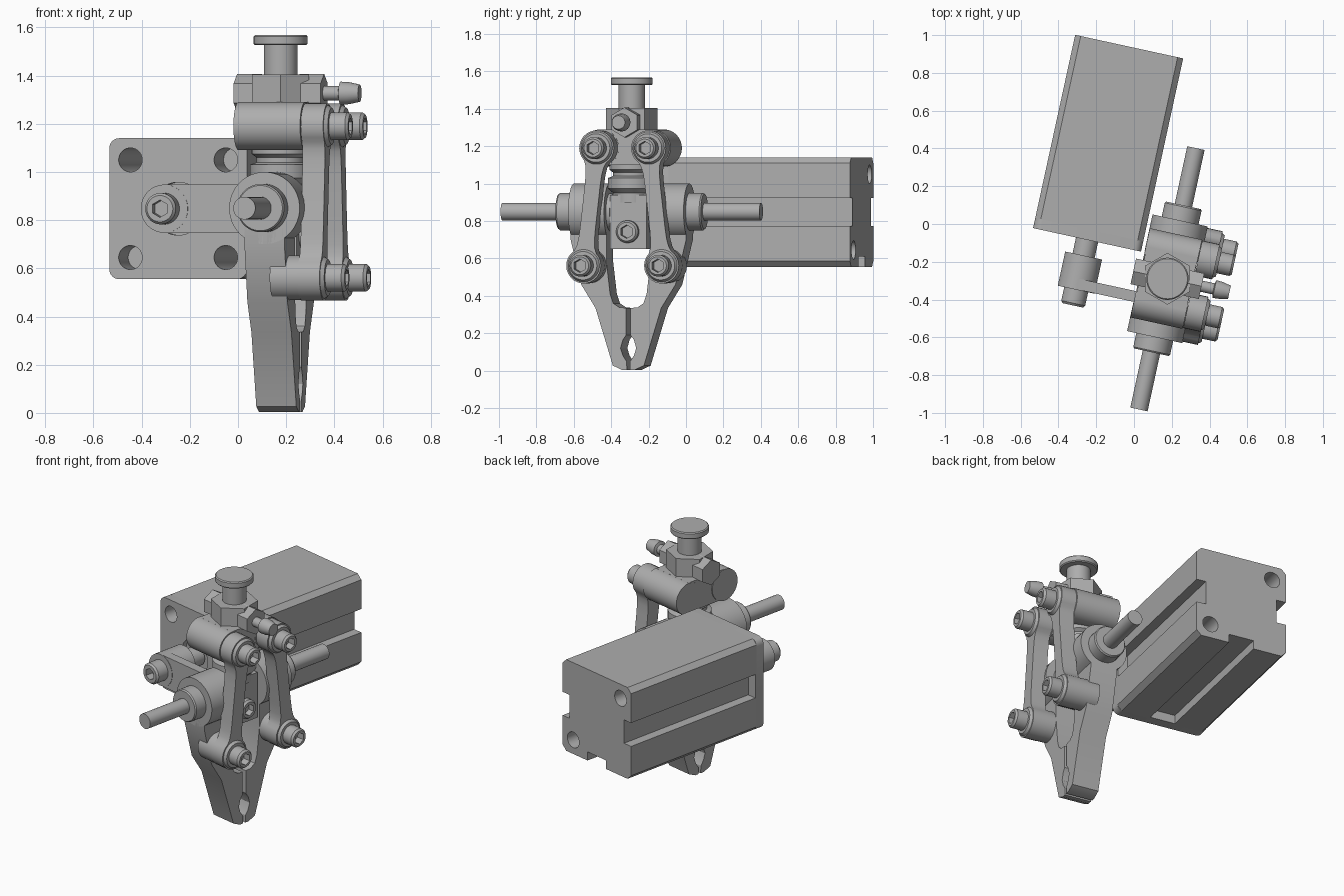
import bpy, bmesh
from math import sin, cos, pi, radians, atan2
from mathutils import Vector

cube = bpy.data.objects.get("Cube")
if cube:
    bpy.data.objects.remove(cube, do_unlink=True)

metal = bpy.data.materials.new("machined_grey")
metal.use_nodes = True
GREY = (0.42, 0.42, 0.42, 1)
metal.diffuse_color = GREY
metal.node_tree.nodes["Principled BSDF"].inputs["Base Color"].default_value = GREY

TURN = radians(-12.3)
GRIP = (0.177, -0.29, 0)      # centre of the gripper
parts = []


def to_axis(axis, p, q, h):
    return {"x": (h, p, q), "y": (p, h, q), "z": (p, q, h)}[axis]


def loft(name, rings, origin=(0, 0, 0), keep=True):
    """Skin a stack of equal rings and cap both ends."""
    bm = bmesh.new()
    rows = [[bm.verts.new(p) for p in ring] for ring in rings]
    n = len(rows[0])
    for low, high in zip(rows, rows[1:]):
        for i in range(n):
            j = (i + 1) % n
            bm.faces.new((low[i], low[j], high[j], high[i]))
    bm.faces.new(rows[0])
    bm.faces.new(rows[-1])
    bmesh.ops.recalc_face_normals(bm, faces=bm.faces)
    mesh = bpy.data.meshes.new(name)
    bm.to_mesh(mesh)
    bm.free()
    mesh.materials.append(metal)
    ob = bpy.data.objects.new(name, mesh)
    bpy.context.collection.objects.link(ob)
    ob.location = origin
    ob.rotation_euler.z = TURN
    if keep:
        parts.append(ob)
    return ob


def prism(name, outline, axis, lo, hi, **kw):
    return loft(name, [[to_axis(axis, p, q, h) for p, q in outline] for h in (lo, hi)], **kw)


def lathe(name, profile, axis, centre, sides=40, **kw):
    """Turn (radius, height) pairs round an axis through centre."""
    angles = [2 * pi * (i + 0.5) / sides for i in range(sides)]
    p, q = centre
    return loft(name, [[to_axis(axis, p + r * cos(a), q + r * sin(a), h) for a in angles]
                       for r, h in profile], **kw)


def rod(name, r, axis, centre, lo, hi, **kw):
    return lathe(name, [(r, lo), (r, hi)], axis, centre, **kw)


def rect(p0, p1, q0, q1):
    return [(p0, q0), (p1, q0), (p1, q1), (p0, q1)]


def rounded(cp, cq, half, r, steps):
    """Square outline with rounded corners (one step gives a chamfer)."""
    pts = []
    for k, (sp, sq) in enumerate([(1, 1), (-1, 1), (-1, -1), (1, -1)]):
        for i in range(steps + 1):
            a = pi / 2 * (k + i / steps)
            pts.append((cp + sp * (half - r) + r * cos(a), cq + sq * (half - r) + r * sin(a)))
    return pts


def cut(target, cutters):
    bpy.context.view_layer.objects.active = target
    for c in cutters:
        c.hide_render = True
        mod = target.modifiers.new("cut", "BOOLEAN")
        mod.object = c
        mod.solver = "EXACT"
        bpy.ops.object.modifier_apply(modifier=mod.name)


def drop(objects):
    for ob in objects:
        bpy.data.objects.remove(ob, do_unlink=True)


def socket_screw(name, r, axis, centre, base, tip, **kw):
    d = 1 if tip > base else -1
    head = lathe(name, [(r, base), (r, tip - d * 0.012), (r - 0.01, tip)], axis, centre, sides=32, **kw)
    tool = lathe("socket_cutter", [(0.036, tip - d * 0.05), (0.036, tip + d * 0.02)],
                 axis, centre, sides=6, keep=False, **kw)
    cut(head, [tool])
    drop([tool])


# --- actuator block: chamfered body, rounded front plate, holes and slots
CA, CZ, HALF = -0.225, 0.8475, 0.2925
body = prism("actuator_body", rounded(CA, CZ, HALF, 0.03, 1), "y", -0.08, 0.912)
plate = prism("actuator_front_plate", rounded(CA, CZ, HALF, 0.042, 6), "y", -0.135, -0.08)
holes = []
for sa in (-1, 1):
    for sz in (-1, 1):
        end = 0.05 if sa == sz else 1.1
        holes.append(rod("hole_cutter", 0.05, "y", (CA + sa * 0.2025, CZ + sz * 0.2025),
                         -0.2, end, sides=28, keep=False))
slots = [prism("slot_cutter", o, "y", -0.07, 1.1, keep=False) for o in (
    rect(CA - 0.4, CA - HALF + 0.06, CZ - 0.075, CZ + 0.075),
    rect(CA + HALF - 0.06, CA + 0.4, CZ - 0.075, CZ + 0.075),
    rect(CA - 0.08, CA + 0.08, 0.4, CZ - HALF + 0.055))]
bore = rod("bore_cutter", 0.11, "y", (CA, CZ), -0.2, -0.1, keep=False)
cut(body, holes + slots)
cut(plate, holes + [bore])
drop(holes + slots + [bore])

# --- piston rod, arm and its screw
rod("piston_rod", 0.06, "y", (CA, CZ), -0.11, -0.22)
rod("arm_boss", 0.1, "y", (CA, CZ), -0.22, -0.405)
socket_screw("arm_screw", 0.065, "y", (CA, CZ), -0.405, -0.49)
prism("arm_plate", rect(CA, 0.234, CZ - 0.1, CZ + 0.1), "y", -0.403, -0.345)
rod("arm_eye", 0.1, "y", (0.234, CZ), -0.403, -0.345)

# --- gripper centre
g = dict(origin=GRIP)
rod("cross_pin", 0.047, "y", (0, 0.85), -0.708, 0.708, **g)
prism("centre_block", rect(-0.09, 0.09, -0.1, 0.1), "z", 0.65, 0.94, **g)
socket_screw("centre_screw", 0.06, "x", (0, 0.743), 0.09, 0.13, **g)
lathe("neck", [(0.1, 0.9), (0.1, 0.95), (0.128, 0.975), (0.128, 1.03), (0.1, 1.04),
               (0.1, 1.06), (0.12, 1.075), (0.12, 1.12)], "z", (0, 0), **g)

# --- top yoke, hex body, knob
prism("yoke_web", rect(-0.142, 0.142, 1.1, 1.29), "x", -0.143, 0.133, **g)
lathe("hex_body", [(0.137, 1.28), (0.137, 1.405)], "z", (0, 0), sides=6, **g)
bpy.data.objects["hex_body"].rotation_euler.z = 0
lathe("knob", [(0.07, 1.4), (0.07, 1.526), (0.106, 1.526), (0.112, 1.532),
               (0.112, 1.562), (0.106, 1.568)], "z", (0, 0), **g)
for side, word in ((-1, "right"), (1, "left")):
    lathe(word + "_hex_nut", [(0.08, side * 0.08), (0.08, side * 0.185)], "x", (0, 1.327), sides=6, **g)
lathe("hose_barb", [(0.03, 0.18), (0.03, 0.25), (0.048, 0.255), (0.046, 0.29),
                    (0.036, 0.336)], "x", (0, 1.327), sides=28, **g)


def link_outline(top, bottom):
    """Two round eyes joined by a slimmer bar."""
    a, b = Vector(top), Vector(bottom)
    pts = []
    for start, other in ((a, b), (b, a)):
        d = (other - start).normalized()
        n = Vector((-d.y, d.x))
        flare = [(0.1, 0.05), (0.14, 0.044), (0.2, 0.042)]
        side = [(0.095 * cos(radians(t)), 0.095 * sin(radians(t))) for t in range(40, 321, 14)]
        local = flare[::-1] + side + [(x, -y) for x, y in flare]
        pts += [tuple(start + d * x + n * y) for x, y in local]
    return pts


# --- paired jaws, pivots and links
half_jaw = [(0.12, 0.86), (0.316, 0.86), (0.316, 0.70), (0.258, 0.46), (0.18, 0.335),
            (0.085, 0.027), (0.035, 0.004), (0.008, 0.004), (0.01, 0.05), (0.03, 0.08),
            (0.043, 0.12), (0.03, 0.165), (0.012, 0.19), (0.012, 0.335), (0.05, 0.338),
            (0.083, 0.36), (0.1, 0.41), (0.12, 0.58)]
for m, word in ((-1, "front_"), (1, "back_")):
    top, low = (m * 0.142, 1.19), (m * 0.213, 0.561)
    prism(word + "jaw", [(m * t, z) for t, z in half_jaw], "x", -0.085, 0.085, **g)
    lathe(word + "hub", [(0.15, m * 0.12), (0.15, m * 0.316), (0.1, m * 0.316),
                         (0.1, m * 0.39), (0.094, m * 0.398)], "y", (0, 0.85), **g)
    rod(word + "jaw_pivot", 0.093, "x", low, 0.02, 0.137, **g)
    rod(word + "yoke_barrel", 0.1, "x", top, -0.148, 0.135, **g)
    prism(word + "link", link_outline(top, low), "x", 0.137, 0.232, **g)
    for place, spot in (("upper_", top), ("lower_", low)):
        lathe(word + place + "washer", [(0.088, 0.23), (0.076, 0.248)], "x", spot, **g)
        socket_screw(word + place + "screw", 0.058, "x", spot, 0.245, 0.328, **g)

# --- smooth round surfaces, keep machined edges crisp
bpy.ops.object.select_all(action="DESELECT")
for ob in parts:
    ob.select_set(True)
bpy.context.view_layer.objects.active = parts[0]
bpy.ops.object.shade_smooth_by_angle(angle=radians(30))
